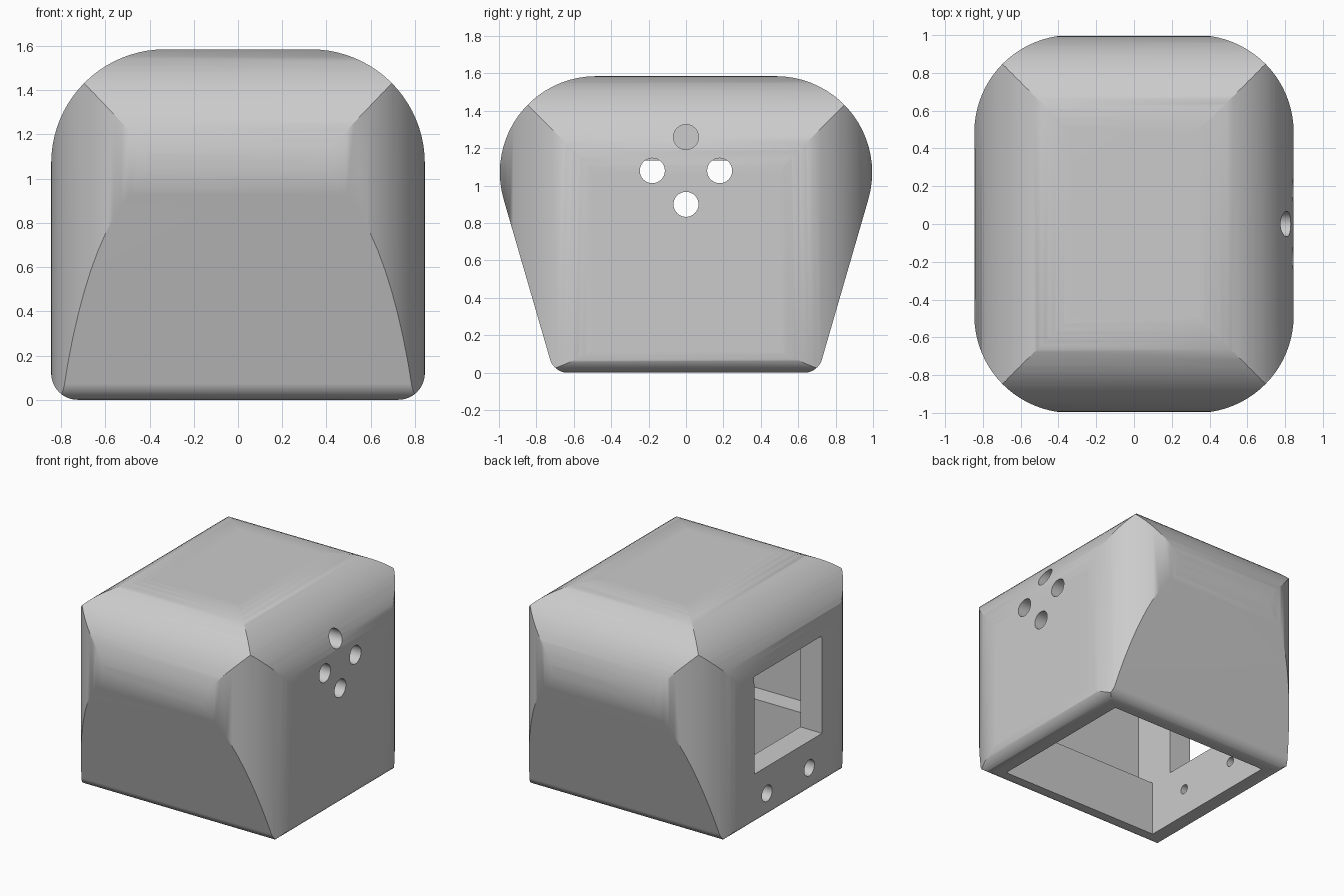
import bpy, bmesh, math
from mathutils import Vector, Matrix

default = bpy.data.objects.get("Cube")
if default:
    bpy.data.objects.remove(default, do_unlink=True)

# Material
grey = bpy.data.materials.new("light_grey")
grey.use_nodes = True
colour = (0.6, 0.6, 0.6, 1.0)
grey.diffuse_color = colour
grey.node_tree.nodes["Principled BSDF"].inputs["Base Color"].default_value = colour


def link(name, bm):
    bmesh.ops.recalc_face_normals(bm, faces=bm.faces)
    mesh = bpy.data.meshes.new(name)
    bm.to_mesh(mesh)
    bm.free()
    mesh.materials.append(grey)
    obj = bpy.data.objects.new(name, mesh)
    bpy.context.collection.objects.link(obj)
    return obj


def rounded(corners, steps=20):
    """Round each (u, v, radius) corner of a polygon with a tangent arc."""
    out = []
    for i, (u, v, r) in enumerate(corners):
        p = Vector((u, v))
        if r == 0:
            out.append(p)
            continue
        a = (Vector(corners[i - 1][:2]) - p).normalized()
        b = (Vector(corners[(i + 1) % len(corners)][:2]) - p).normalized()
        half = a.angle(b) / 2
        centre = p + (a + b).normalized() * r / math.sin(half)
        start = p + a * r / math.tan(half) - centre
        sweep = math.pi - 2 * half
        for k in range(steps + 1):
            out.append(centre + Matrix.Rotation(sweep * k / steps, 2) @ start)
    return out


def prism(name, profile, axis, low, high):
    """Extrude a 2D profile along the x, y or z axis."""
    place = {"x": lambda p, d: (d, p.x, p.y),
             "y": lambda p, d: (p.x, d, p.y),
             "z": lambda p, d: (p.x, p.y, d)}[axis]
    bm = bmesh.new()
    rings = [[bm.verts.new(place(p, d)) for p in profile] for d in (low, high)]
    for ring in rings:
        bm.faces.new(ring)
    n = len(profile)
    for i in range(n):
        j = (i + 1) % n
        bm.faces.new((rings[0][i], rings[0][j], rings[1][j], rings[1][i]))
    return link(name, bm)


def drill(name, radius, low, high, y, z):
    circle = [Vector((y + radius * math.cos(t), z + radius * math.sin(t)))
              for t in (math.tau * k / 32 for k in range(32))]
    return prism(name, circle, "x", low, high)


def combine(target, tool, operation):
    mod = target.modifiers.new("cut", "BOOLEAN")
    mod.operation = operation
    mod.solver = "EXACT"
    mod.object = tool
    bpy.context.view_layer.objects.active = target
    bpy.ops.object.modifier_apply(modifier=mod.name)
    bpy.data.objects.remove(tool, do_unlink=True)


def symmetric(right_side):
    """Mirror the right half of a counter-clockwise outline."""
    return right_side + [(-u, v, r) for u, v, r in reversed(right_side)]


# Outer body: three rounded silhouettes intersected
TOP, R = 1.585, 0.515
front = symmetric([(0.845, 0, 0.12), (0.845, TOP, R)])
side = symmetric([(0.706, -0.0004, 0.1), (1.166, TOP + 0.0004, R)])
plan = symmetric([(0.8454, -1.0, R), (0.8454, 1.0, R)])
body = prism("housing", rounded(front), "y", -1.3, 1.3)
combine(body, prism("side_shape", rounded(side), "x", -1.2, 1.2), "INTERSECT")
combine(body, prism("plan_shape", rounded(plan), "z", -0.3, 2.0), "INTERSECT")

# Stepped cavity, open at the bottom
LEDGE = 0.41
cavity = symmetric([(0.59, -0.2, 0), (0.59, LEDGE, 0), (0.745, LEDGE, 0), (0.745, 1.41, 0)])
combine(body, prism("cavity", rounded(cavity), "x", -0.665, 0.665), "DIFFERENCE")

# Square window in the right wall
window = symmetric([(0.4, LEDGE, 0), (0.4, 1.135, 0)])
combine(body, prism("window", rounded(window), "x", -1.0, -0.5), "DIFFERENCE")

# Four round holes in the left wall
for y, z in ((0, 1.26), (-0.18, 1.08), (0.18, 1.08), (0, 0.9)):
    combine(body, drill("round_hole", 0.067, 0.5, 1.0, y, z), "DIFFERENCE")

# Counterbored screw holes below the window
for y in (-0.25, 0.25):
    combine(body, drill("screw_hole", 0.035, -1.0, -0.5, y, 0.21), "DIFFERENCE")
    combine(body, drill("screw_head", 0.06, -1.0, -0.75, y, 0.21), "DIFFERENCE")

# Smooth the rounded faces, keep creases sharp
bpy.ops.object.select_all(action="DESELECT")
body.select_set(True)
bpy.context.view_layer.objects.active = body
bpy.ops.object.shade_smooth_by_angle(angle=math.radians(30))
weighted = body.modifiers.new("even_shading", "WEIGHTED_NORMAL")
weighted.keep_sharp = True
